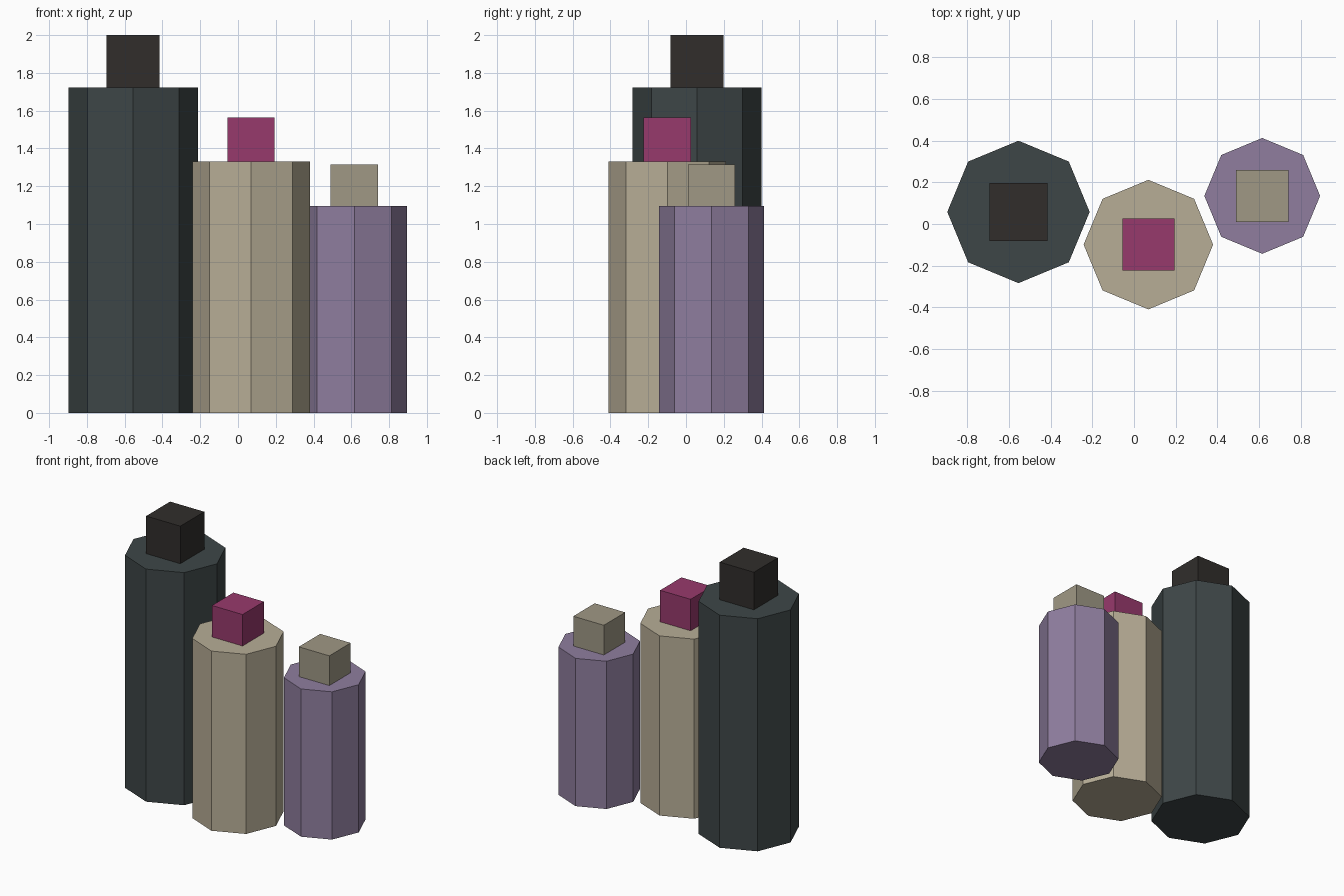
import bpy
import math

if "Cube" in bpy.data.objects:
    bpy.data.objects.remove(bpy.data.objects["Cube"])


def paint(obj, rgb):
    """Give the part a material from an sRGB colour."""
    mat = bpy.data.materials.new(obj.name + "_colour")
    mat.diffuse_color = [(c / 255) ** 2.2 for c in rgb] + [1]
    mat.use_nodes = True
    mat.node_tree.nodes["Principled BSDF"].inputs["Base Color"].default_value = mat.diffuse_color
    obj.data.materials.append(mat)


def bottle(name, x, y, radius, height, cap_width, cap_height, body_rgb, cap_rgb):
    # Eight-sided body with corners on the x and y axes
    bpy.ops.mesh.primitive_cylinder_add(
        vertices=8, radius=radius, depth=height, location=(x, y, height / 2))
    body = bpy.context.object
    body.name = name + "_bottle_body"
    paint(body, body_rgb)

    # Square cap standing on the body
    bpy.ops.mesh.primitive_cube_add(
        size=1, location=(x, y, height + cap_height / 2))
    cap = bpy.context.object
    cap.name = name + "_bottle_cap"
    cap.scale = (cap_width, cap_width, cap_height)
    bpy.ops.object.transform_apply(location=False, rotation=False, scale=True)
    paint(cap, cap_rgb)


# Three bottles from tall to short
bottle("tall", -0.555, 0.058, 0.342, 1.722, 0.28, 0.278, (64, 72, 73), (52, 49, 47))
bottle("middle", 0.069, -0.099, 0.311, 1.33, 0.25, 0.233, (182, 172, 149), (150, 60, 108))
bottle("short", 0.616, 0.135, 0.278, 1.094, 0.25, 0.22, (142, 125, 157), (158, 151, 132))
